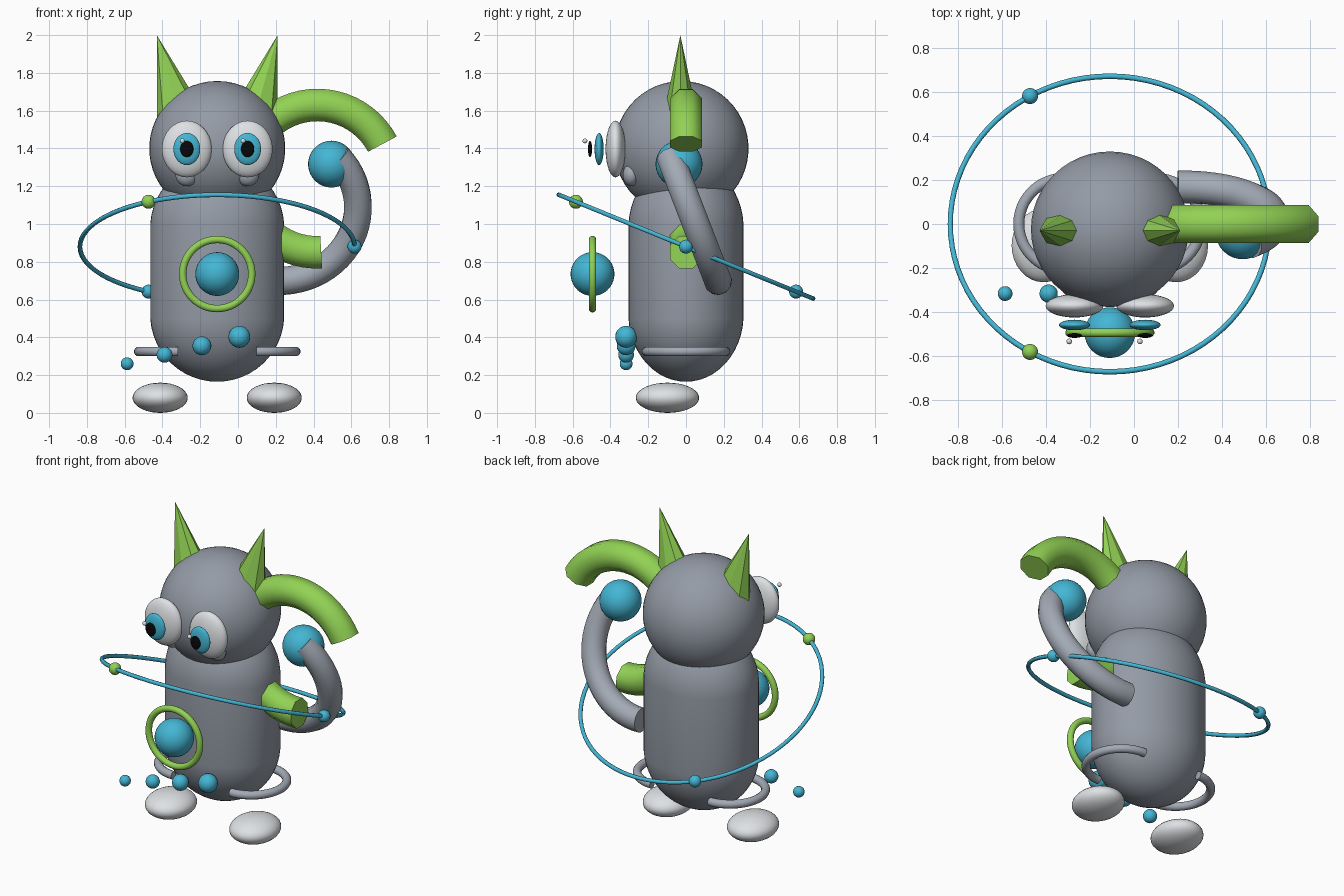
import bpy, bmesh, math
from mathutils import Matrix, Vector

if "Cube" in bpy.data.objects:
    bpy.data.objects.remove(bpy.data.objects["Cube"])

CX = -0.11                       # symmetry line of the figure
TILT = math.radians(22.2)        # slope of the orbit


def material(name, rgb):
    m = bpy.data.materials.new(name)
    lin = [(c / 255 / 12.92) if c < 11 else ((c / 255 + 0.055) / 1.055) ** 2.4 for c in rgb]
    m.diffuse_color = (*lin, 1)
    m.use_nodes = True
    m.node_tree.nodes["Principled BSDF"].inputs["Base Color"].default_value = m.diffuse_color
    return m


GREY = material("grey", (148, 155, 166))
LIGHT = material("light grey", (163, 170, 181))
WHITE = material("white", (222, 225, 228))
GREEN = material("green", (146, 210, 84))
BLUE = material("blue", (68, 182, 212))
BLACK = material("black", (8, 8, 10))


def finish(name, bm, mat, smooth=True):
    bmesh.ops.recalc_face_normals(bm, faces=bm.faces)
    me = bpy.data.meshes.new(name)
    bm.to_mesh(me)
    bm.free()
    me.materials.append(mat)
    ob = bpy.data.objects.new(name, me)
    bpy.context.collection.objects.link(ob)
    if smooth:
        bpy.ops.object.select_all(action='DESELECT')
        ob.select_set(True)
        bpy.context.view_layer.objects.active = ob
        bpy.ops.object.shade_smooth_by_angle(angle=math.radians(50))
    return ob


def ellipsoid(name, loc, radii, mat, seg=32, stretch=0):
    """Ellipsoid; stretch pulls the halves apart into a capsule."""
    bm = bmesh.new()
    bmesh.ops.create_uvsphere(bm, u_segments=seg, v_segments=seg // 2 + 1, radius=1)
    for v in bm.verts:
        side = math.copysign(stretch, v.co.z)
        v.co = Vector((v.co.x * radii[0], v.co.y * radii[1], v.co.z * radii[2] + side)) + Vector(loc)
    return finish(name, bm, mat)


def arc_tube(name, center, right, up, R, r, a0, a1, mat, steps=24, sides=12):
    """Tube of radius r along a circular arc (degrees) in the plane right/up."""
    bm = bmesh.new()
    c, u, w = Vector(center), Vector(right).normalized(), Vector(up).normalized()
    n = u.cross(w)
    closed = a1 - a0 >= 360
    rings = []
    for i in range(steps if closed else steps + 1):
        a = math.radians(a0 + (a1 - a0) * i / steps)
        out = u * math.cos(a) + w * math.sin(a)
        ring = []
        for k in range(sides):
            b = 2 * math.pi * (k + 0.5) / sides
            ring.append(bm.verts.new(c + out * (R + r * math.cos(b)) + n * r * math.sin(b)))
        rings.append(ring)
    pairs = list(zip(rings, rings[1:])) + ([(rings[-1], rings[0])] if closed else [])
    for p, q in pairs:
        for k in range(sides):
            j = (k + 1) % sides
            bm.faces.new((p[k], p[j], q[j], q[k]))
    if not closed:
        bm.faces.new(rings[0])
        bm.faces.new(rings[-1])
    return finish(name, bm, mat)


X, Y, Z = (1, 0, 0), (0, 1, 0), (0, 0, 1)

# Body capsule and head
ellipsoid("body", (CX, 0, 0.75), (0.355, 0.305, 0.355), GREY, 48, stretch=0.23)
ellipsoid("head", (CX, -0.024, 1.4), (0.36, 0.355, 0.357), GREY, 48)

# Paired parts
for side, s in (("left", -1), ("right", 1)):
    # Ear: flattened eight-sided cone leaning outward
    bm = bmesh.new()
    L = 0.44
    bmesh.ops.create_cone(bm, cap_ends=True, segments=8, radius1=L * 0.281, radius2=0, depth=L)
    bmesh.ops.translate(bm, verts=bm.verts, vec=(0, 0, -L / 2))
    bmesh.ops.scale(bm, verts=bm.verts, vec=(1, 0.72, 1))
    bmesh.ops.transform(bm, verts=bm.verts, matrix=Matrix.Translation((CX + s * 0.32, -0.03, 2.0))
                        @ Matrix.Rotation(s * math.radians(15.7), 4, 'Y'))
    finish(side + "_ear", bm, GREEN, smooth=False)

    # Eye layers
    ex = CX + s * 0.161
    ellipsoid(side + "_eye_white", (ex, -0.373, 1.397), (0.132, 0.053, 0.15), WHITE)
    ellipsoid(side + "_iris", (ex, -0.46, 1.397), (0.071, 0.024, 0.085), BLUE)
    ellipsoid(side + "_pupil", (ex, -0.508, 1.397), (0.035, 0.011, 0.043), BLACK, 24)
    ellipsoid(side + "_glint", (ex - 0.024, -0.535, 1.44), (0.013, 0.013, 0.013), WHITE, 16)
    ellipsoid(side + "_cheek", (ex, -0.29, 1.26), (0.06, 0.045, 0.06), LIGHT, 24)

    # Foot and hip hoop
    ellipsoid(side + "_foot", (CX + s * 0.302, -0.098, 0.08), (0.146, 0.168, 0.08), WHITE)
    arc_tube(side + "_hip_hoop", (CX + s * 0.207, 0, 0.325), (s, 0, 0), Y, 0.208, 0.026,
             -90, 90, LIGHT)

# Tail arc that passes through the body
arc_tube("tail", (0.42, 0, 1.24), X, Z, 0.39, 0.093, 28, 273, GREEN, 40, 8)

# Raised arm with its hand
arc_tube("arm", (0.215, 0.018, 1.09), X, (0, -0.36, 0.933), 0.42, 0.075, -92, 42, LIGHT, 24, 12)
ellipsoid("hand", (0.495, -0.037, 1.317), (0.124, 0.124, 0.124), BLUE)

# Floating chest orb with its ring
ellipsoid("chest_orb", (CX, -0.495, 0.735), (0.116, 0.116, 0.116), BLUE)
arc_tube("chest_ring", (CX, -0.495, 0.735), X, Z, 0.183, 0.02, 0, 360, GREEN, 48)

# Row of growing beads
for i in range(4):
    r = 0.034 + 0.008 * i
    ellipsoid(f"bead_{i + 1}", (-0.587 + 0.198 * i, -0.317, 0.26 + 0.0475 * i), (r, r, r), BLUE, 20)

# Tilted orbit with three nodes
up = Vector((0, math.cos(TILT), -math.sin(TILT)))
oc = Vector((CX, 0, 0.88))
arc_tube("orbit", oc, X, up, 0.727, 0.0125, 0, 360, BLUE, 80, 8)
for i, mat in enumerate((BLUE, BLUE, GREEN)):
    a = math.radians(120 * i)
    p = oc + 0.727 * (Vector(X) * math.cos(a) + up * math.sin(a))
    ellipsoid(f"orbit_node_{i + 1}", p, (0.037,) * 3, mat, 20)
